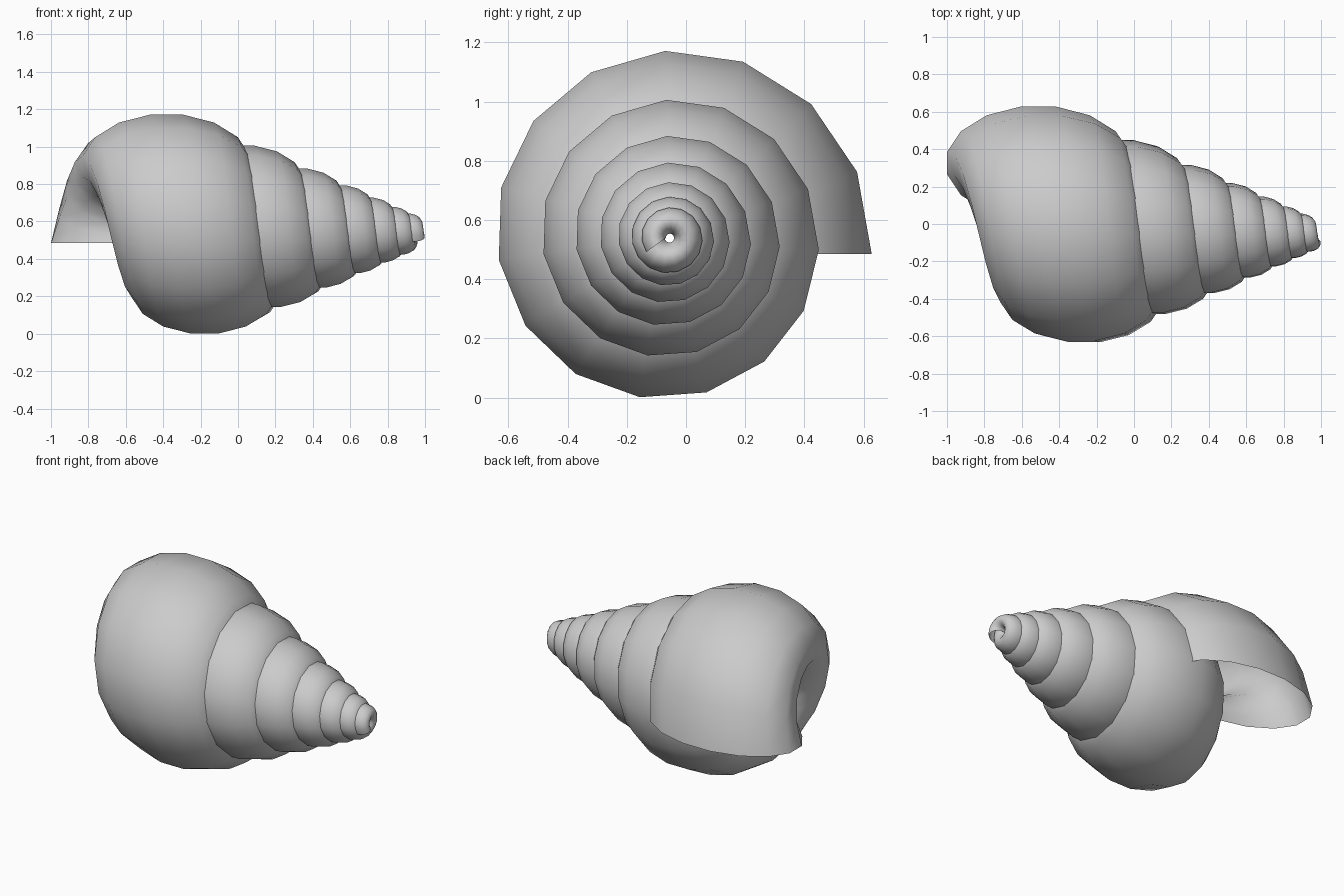
import bpy
import bmesh
from math import sin, cos, pi, radians

if "Cube" in bpy.data.objects:
    bpy.data.objects.remove(bpy.data.objects["Cube"])

# Spiral settings: every ring is the mouth ring turned and shrunk about the apex
APEX = (1.157, -0.055, 0.54)
SIDES, STEPS, STEP_ANGLE = 16, 99, 24
SHRINK = 0.738          # scale per full turn


def mouth_ring():
    """Elliptical opening lying in a level plane, relative to the apex."""
    ring = []
    for j in range(SIDES):
        a = 2 * pi * (j + 0.5) / SIDES
        ring.append((-0.512 + 0.497 * cos(a) - APEX[0], 0.38 + 0.308 * sin(a), -0.055))
    return ring


def spiral_ring(i):
    t = radians(i * STEP_ANGLE)
    s = SHRINK ** (i * STEP_ANGLE / 360)
    return [(APEX[0] + s * x,
             APEX[1] + s * (y * cos(t) - z * sin(t)),
             APEX[2] + s * (y * sin(t) + z * cos(t))) for x, y, z in mouth_ring()]


# Shell: open tube swept along the shrinking spiral
bm = bmesh.new()
rings = [[bm.verts.new(p) for p in spiral_ring(i)] for i in range(STEPS + 1)]
for a, b in zip(rings, rings[1:]):
    for j in range(SIDES):
        k = (j + 1) % SIDES
        bm.faces.new((a[j], a[k], b[k], b[j]))
bm.normal_update()

# Make the faces point away from the tube centre
f = bm.faces[:][0] if not hasattr(bm.faces, "ensure_lookup_table") else None
bm.faces.ensure_lookup_table()
f = bm.faces[0]
centre = sum((v.co for v in rings[0]), rings[0][0].co * 0) / SIDES
if f.normal.dot(f.calc_center_median() - centre) < 0:
    bmesh.ops.reverse_faces(bm, faces=bm.faces[:])
for f in bm.faces:
    f.smooth = True

mesh = bpy.data.meshes.new("spiral_shell")
bm.to_mesh(mesh)
bm.free()
shell = bpy.data.objects.new("spiral_shell", mesh)
bpy.context.collection.objects.link(shell)
